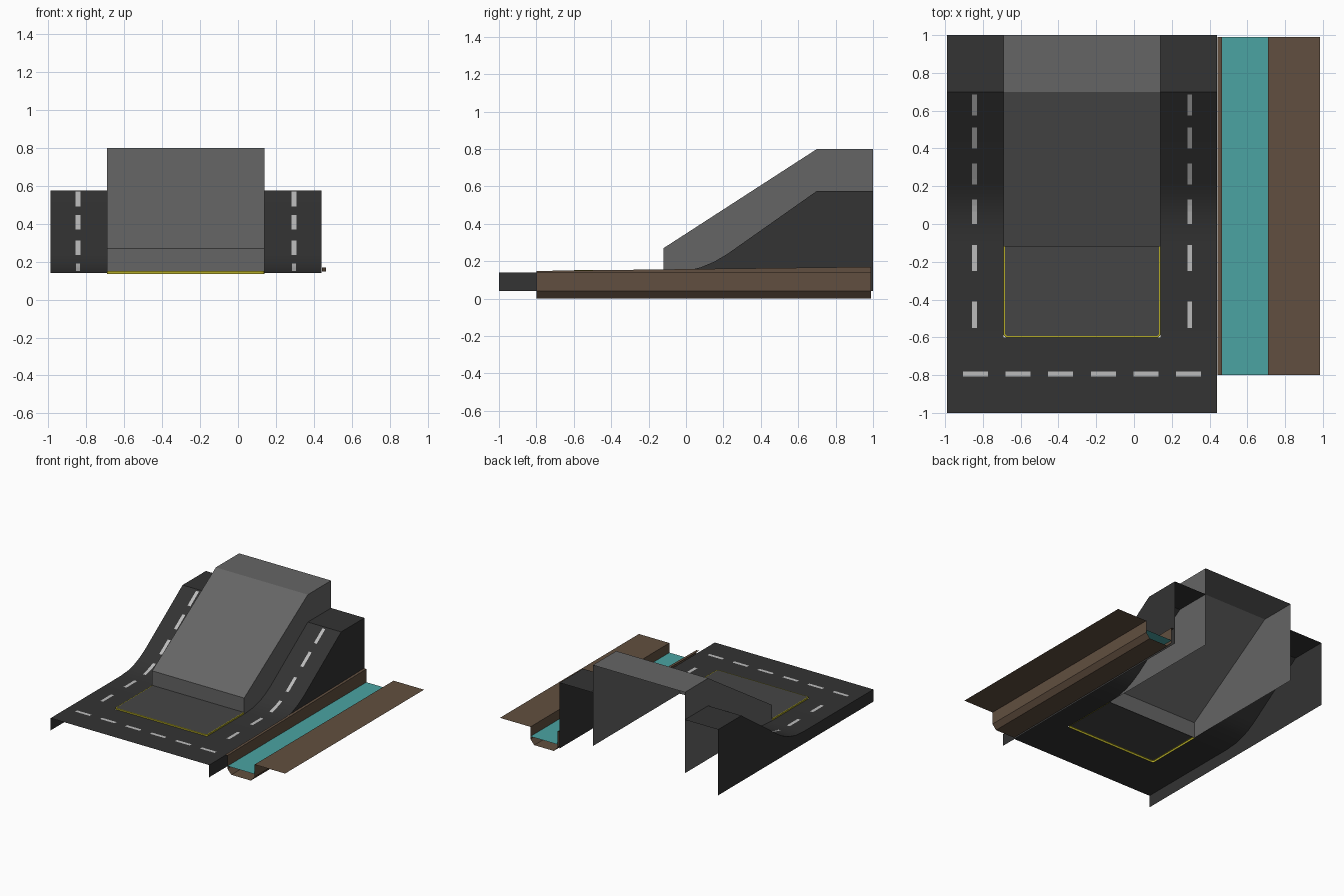
import bpy, bmesh, math

if "Cube" in bpy.data.objects:
    bpy.data.objects.remove(bpy.data.objects["Cube"])


def material(name, r, g, b):
    m = bpy.data.materials.new(name)
    m.diffuse_color = (r, g, b, 1)
    m.use_nodes = True
    m.node_tree.nodes["Principled BSDF"].inputs["Base Color"].default_value = m.diffuse_color
    return m


ASPHALT = material("asphalt", 0.033, 0.033, 0.033)
CONCRETE = material("concrete", 0.13, 0.13, 0.13)
PAVING = material("paving", 0.06, 0.06, 0.06)
PAINT = material("white_paint", 0.5, 0.5, 0.5)
YELLOW = material("yellow_paint", 0.45, 0.4, 0.02)
EARTH = material("earth", 0.12, 0.078, 0.05)
WATER = material("water", 0.07, 0.37, 0.36)


def build(name, polys, mat, smooth=False):
    """One object from a list of polygons, welded where they meet."""
    bm = bmesh.new()
    for poly in polys:
        bm.faces.new([bm.verts.new(p) for p in poly])
    bmesh.ops.remove_doubles(bm, verts=bm.verts, dist=1e-5)
    me = bpy.data.meshes.new(name)
    bm.to_mesh(me)
    bm.free()
    me.materials.append(mat)
    ob = bpy.data.objects.new(name, me)
    bpy.context.collection.objects.link(ob)
    if smooth:
        bpy.ops.object.select_all(action='DESELECT')
        ob.select_set(True)
        bpy.context.view_layer.objects.active = ob
        bpy.ops.object.shade_smooth_by_angle(angle=math.radians(30))
    return ob


def strip(a, b):
    """Quads between two matching point rows."""
    return [[a[i], b[i], b[i + 1], a[i + 1]] for i in range(len(a) - 1)]


def row(x, profile):
    return [(x, y, z) for y, z in profile]


X0, X1 = -0.99, 0.44        # outer road edges
B0, B1 = -0.69, 0.14        # building and pad edges
PAD_Y, WALL_Y = -0.6, -0.12
BASE, ROAD_Z = 0.04, 0.14

# Road side profile (y, z): flat, curved start, slope, flat top
ROAD = [(-1, ROAD_Z), (PAD_Y, ROAD_Z), (-0.1, ROAD_Z), (0.0, 0.148), (0.08, 0.168),
        (0.15, 0.197), (0.22, 0.238), (0.7, 0.576), (1, 0.576)]


def road_z(y):
    for (ya, za), (yb, zb) in zip(ROAD, ROAD[1:]):
        if y <= yb:
            return za + (zb - za) * (y - ya) / (yb - ya)
    return ROAD[-1][1]


# Road surface: two ramp lanes and the front crossing
surface = strip(row(B1, ROAD), row(X1, ROAD)) + strip(row(X0, ROAD), row(B0, ROAD))
surface += strip(row(B0, ROAD[:2]), row(B1, ROAD[:2]))
build("road", surface, ASPHALT, smooth=True)

# Outer retaining walls under the road
ground = [(y, BASE) for y, z in ROAD]
build("left_road_wall", strip(row(X0, ROAD), row(X0, ground)), ASPHALT)
build("right_road_wall", strip(row(X1, ground), row(X1, ROAD)), ASPHALT)

# Lane dashes that follow the road height
W = 0.013
dashes = []
for x in (-0.845, 0.295):
    for ya, yb in ((-0.55, -0.41), (-0.25, -0.11), (0.0, 0.13),
                   (0.21, 0.32), (0.4, 0.51), (0.575, 0.685)):
        line = [(y, road_z(y) + 0.004) for y in [ya + (yb - ya) * t / 4 for t in range(5)]]
        dashes += strip(row(x - W, line), row(x + W, line))
for i in range(6):
    x = -0.905 + 0.2255 * i
    ends = [(-0.795 - W, ROAD_Z + 0.003), (-0.795 + W, ROAD_Z + 0.003)]
    dashes += strip(row(x, ends), row(x + 0.132, ends))
build("lane_dashes", dashes, PAINT)

# Sloped building: open underneath and at the back
shell = [(WALL_Y, ROAD_Z), (WALL_Y, 0.27), (0.7, 0.8), (1, 0.8)]
walls = strip(row(B0, shell), row(B1, shell))
side = shell + [(1, ROAD_Z)]
walls += [row(B0, side)[::-1], row(B1, side)]
build("sloped_building", walls, CONCRETE)


# Pad in front of the building, with rounded front corners
def pad_outline(inset, z):
    r = 0.015
    xa, xb, y = B0 + inset, B1 - inset, PAD_Y + inset
    pts = [(xa, WALL_Y, z)]
    for cx, start in ((xa + r, 180), (xb - r, 270)):
        for k in range(4):
            a = math.radians(start + 30 * k)
            pts.append((cx + r * math.cos(a), y + r + r * math.sin(a), z))
    return pts + [(xb, WALL_Y, z)]


build("pad", [pad_outline(0.007, 0.152)], PAVING)
build("pad_border", strip(pad_outline(0, 0.136), pad_outline(0, 0.152))
      + strip(pad_outline(0, 0.152), pad_outline(0.007, 0.152)), YELLOW)

# Water channel: lip beside the road, trough, flat bank
def channel(y, lip):
    return [(x, y, z) for x, z in ((0.443, lip), (0.465, lip), (0.465, 0.04), (0.5, 0.0),
                                   (0.676, 0.0), (0.71, 0.04), (0.71, ROAD_Z), (0.985, ROAD_Z))]


build("channel", strip(channel(0.99, 0.17), channel(-0.8, 0.148)), EARTH)
build("water", [[(0.465, -0.8, 0.062), (0.71, -0.8, 0.062),
                 (0.71, 0.99, 0.062), (0.465, 0.99, 0.062)]], WATER)
